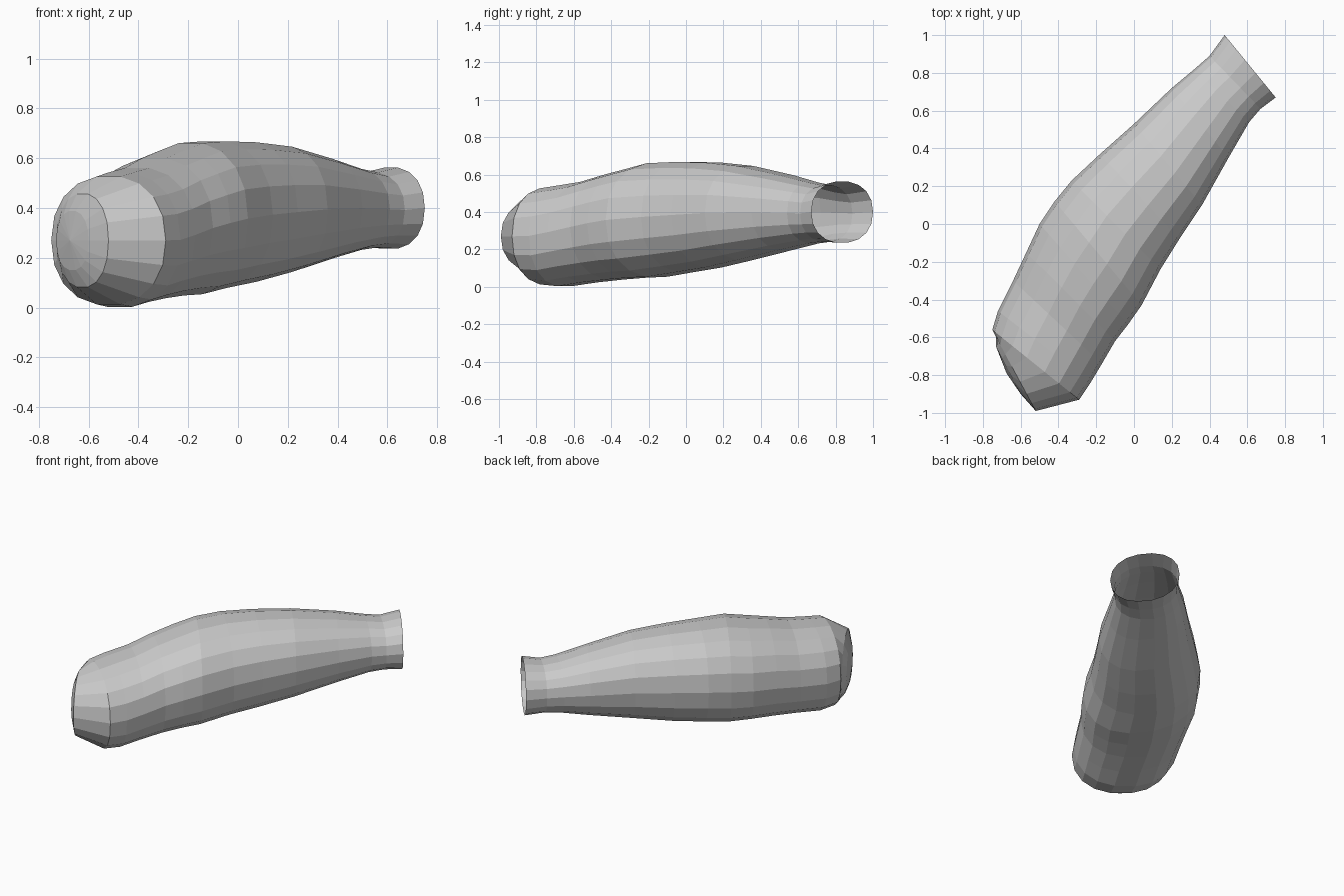
import bpy, bmesh
from math import cos, sin, pi
from mathutils import Vector

SIDES = 18
# cross-sections: left edge x, y, right edge x, y, top z, bottom z
SECTIONS = [
    (-0.73, -0.65, -0.60, -0.90, 0.39, 0.15),   # bulged end cap
    (-0.73, -0.60, -0.52, -0.99, 0.46, 0.08),   # cap rim
    (-0.75, -0.56, -0.29, -0.93, 0.53, 0.01),
    (-0.72, -0.46, -0.23, -0.84, 0.545, 0.0),
    (-0.64, -0.30, -0.17, -0.74, 0.565, 0.02),
    (-0.57, -0.15, -0.10, -0.62, 0.605, 0.035),
    (-0.50, 0.00, -0.03, -0.53, 0.635, 0.045),
    (-0.42, 0.12, 0.04, -0.43, 0.665, 0.05),
    (-0.33, 0.23, 0.14, -0.24, 0.672, 0.075),
    (-0.18, 0.37, 0.24, -0.08, 0.668, 0.10),
    (0.00, 0.53, 0.36, 0.10, 0.65, 0.14),
    (0.20, 0.72, 0.50, 0.35, 0.60, 0.195),
    (0.32, 0.82, 0.61, 0.54, 0.56, 0.23),
    (0.40, 0.89, 0.67, 0.61, 0.545, 0.24),
    (0.48, 1.00, 0.75, 0.67, 0.565, 0.235),     # open flared mouth
]


def spow(v, e):
    return abs(v) ** e * (1 if v >= 0 else -1)


def ring(bm, lx, ly, rx, ry, top, bottom):
    centre = Vector(((lx + rx) / 2, (ly + ry) / 2, (top + bottom) / 2))
    half = Vector(((rx - lx) / 2, (ry - ly) / 2, 0))
    up = Vector((0, 0, (top - bottom) / 2))
    angles = [2 * pi * i / SIDES for i in range(SIDES)]
    return [bm.verts.new(centre + half * spow(cos(a), 0.9) + up * spow(sin(a), 0.9))
            for a in angles]


# tapered sleeve, lofted through the cross-sections
bm = bmesh.new()
rings = [ring(bm, *s) for s in SECTIONS]
for a, b in zip(rings, rings[1:]):
    for i in range(SIDES):
        j = (i + 1) % SIDES
        bm.faces.new((a[i], a[j], b[j], b[i]))

# fan closing the wide end
tip = bm.verts.new((-0.675, -0.79, 0.27))
for i in range(SIDES):
    bm.faces.new((tip, rings[0][(i + 1) % SIDES], rings[0][i]))
bmesh.ops.recalc_face_normals(bm, faces=bm.faces)

mesh = bpy.data.meshes.new("sleeve")
bm.to_mesh(mesh)
bm.free()
obj = bpy.data.objects.new("sleeve", mesh)
bpy.context.collection.objects.link(obj)
